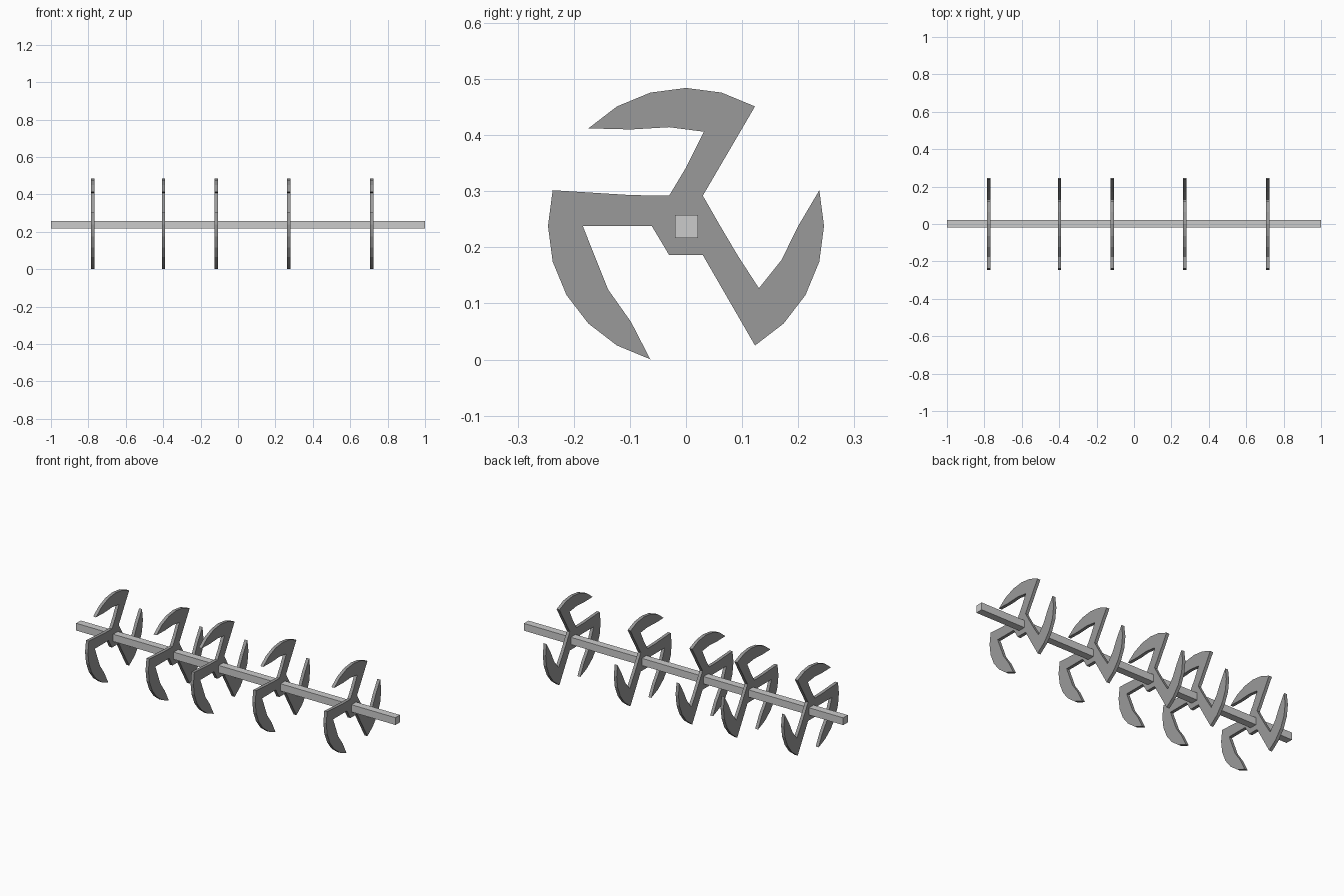
import bpy, bmesh
from math import cos, sin, radians

if "Cube" in bpy.data.objects:
    bpy.data.objects.remove(bpy.data.objects["Cube"])

AXIS_Z = 0.238      # height of the rotation axis
RADIUS = 0.246      # outer blade radius
THICK = 0.018

dark = bpy.data.materials.new("dark_steel")
dark.diffuse_color = (0.32, 0.32, 0.32, 1)
dark.use_nodes = True
dark.node_tree.nodes["Principled BSDF"].inputs["Base Color"].default_value = dark.diffuse_color


def arc(start, end):
    """Outer blade edge: points every 15 degrees."""
    return [(RADIUS * cos(radians(a)), RADIUS * sin(radians(a)))
            for a in range(start, end + 15, 15)]


# Outline of the three-bladed rotor in (y, z) about the axis, counter-clockwise
outline = (
    [(0.03, 0.054)] + arc(60, 135)                                  # top blade
    + [(-0.098, 0.172), (-0.03, 0.176), (0.032, 0.168), (0.0, 0.104), (-0.03, 0.054)]
    + [(-0.098, 0.055)] + arc(165, 255)                             # left blade
    + [(-0.098, -0.171), (-0.139, -0.113), (-0.184, 0.0), (-0.061, 0.0), (-0.03, -0.052)]
    + [(0.03, -0.052)] + arc(300, 375)                              # right blade
    + [(0.2, 0.0), (0.17, -0.061), (0.13, -0.111), (0.093, -0.054), (0.061, 0.0)]
)


def finish(bm, name, location, material=None):
    bmesh.ops.recalc_face_normals(bm, faces=bm.faces)
    mesh = bpy.data.meshes.new(name)
    bm.to_mesh(mesh)
    bm.free()
    if material:
        mesh.materials.append(material)
    obj = bpy.data.objects.new(name, mesh)
    obj.location = location
    bpy.context.collection.objects.link(obj)


# Blade rotors spaced along the shaft
for i, x in enumerate((-0.777, -0.398, -0.116, 0.271, 0.716)):
    bm = bmesh.new()
    face = bm.faces.new([bm.verts.new((-THICK / 2, y, z)) for y, z in outline])
    ext = bmesh.ops.extrude_face_region(bm, geom=[face], use_keep_orig=True)
    bmesh.ops.translate(bm, vec=(THICK, 0, 0),
                        verts=[v for v in ext["geom"] if isinstance(v, bmesh.types.BMVert)])
    finish(bm, f"blade_rotor_{i + 1}", (x, 0, AXIS_Z), dark)

# Square shaft
bm = bmesh.new()
bmesh.ops.create_cube(bm, size=1)
bmesh.ops.scale(bm, vec=(2, 0.041, 0.041), verts=bm.verts)
finish(bm, "shaft", (0, 0.001, AXIS_Z - 0.001))
